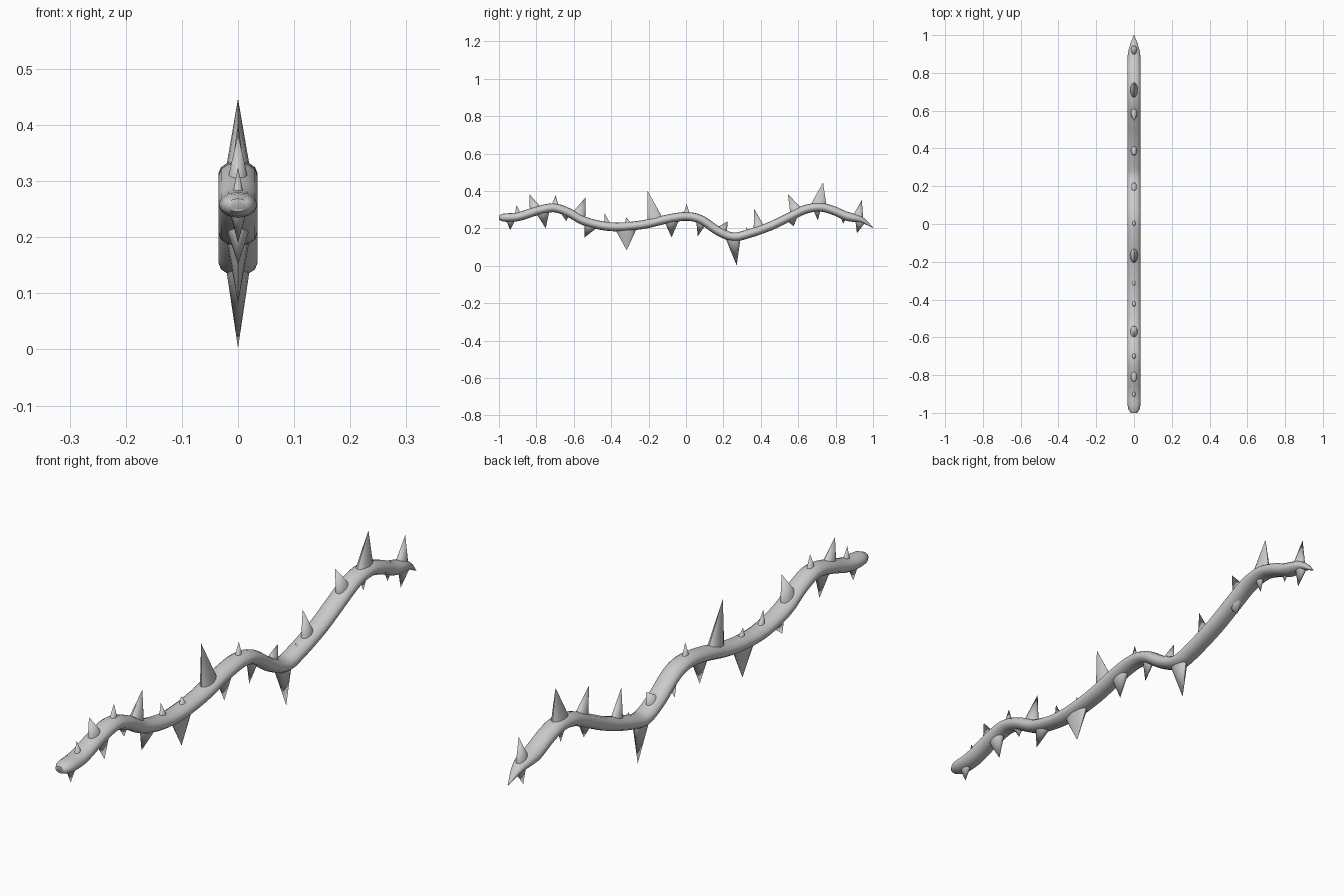
import bpy, bmesh, math
from mathutils import Vector

if "Cube" in bpy.data.objects:
    bpy.data.objects.remove(bpy.data.objects["Cube"])

# vine centre line (y, z)
PATH = [(-1.0, .257), (-.9, .262), (-.8, .293), (-.71, .31), (-.63, .286), (-.55, .242),
        (-.45, .215), (-.35, .208), (-.22, .222), (-.1, .25), (0, .264), (.08, .247),
        (.17, .187), (.25, .155), (.33, .17), (.45, .212), (.55, .26), (.64, .302),
        (.72, .313), (.79, .295), (.86, .265), (.94, .245), (1.0, .203)]
# thickness factor along y
TAPER = [(-1, .5), (-.99, .76), (-.975, .92), (-.95, 1), (.88, 1), (.92, .85), (.96, .5), (1, .04)]
HALF_W, HALF_H, SIDES, STEPS = .035, .0235, 12, 5

# thorns: base y, half length of base, tip y, tip z, side (1 up, -1 down)
THORNS = [(-.9, .017, -.906, .325, 1), (-.805, .03, -.837, .383, 1), (-.7, .019, -.697, .377, 1),
          (-.573, .034, -.537, .366, 1), (-.42, .018, -.435, .28, 1), (-.31, .018, -.32, .26, 1),
          (-.165, .04, -.207, .404, 1), (.003, .017, .004, .33, 1), (.19, .028, .223, .238, 1),
          (.33, .01, .322, .205, 1), (.39, .028, .363, .307, 1), (.588, .03, .545, .383, 1),
          (.708, .042, .733, .447, 1), (.92, .027, .94, .352, 1),
          (-.937, .025, -.94, .19, -1), (-.765, .036, -.75, .2, -1), (-.65, .025, -.64, .238, -1),
          (-.507, .035, -.542, .152, -1), (-.32, .058, -.317, .083, -1), (-.075, .04, -.077, .152, -1),
          (.08, .026, .063, .158, -1), (.25, .04, .271, .002, -1), (.41, .03, .4, .168, -1),
          (.57, .03, .575, .211, -1), (.7, .02, .705, .243, -1), (.84, .016, .84, .225, -1),
          (.93, .025, .914, .174, -1)]


def taper(y):
    for (a, u), (b, v) in zip(TAPER, TAPER[1:]):
        if y <= b:
            return u + (v - u) * max(0, (y - a) / (b - a))
    return TAPER[-1][1]


def spline(pts, n):
    p = [Vector((0, y, z)) for y, z in pts]
    p = [2 * p[0] - p[1]] + p + [2 * p[-1] - p[-2]]
    out = []
    for i in range(1, len(p) - 2):
        a, b, c, d = p[i - 1:i + 3]
        for k in range(n):
            t = k / n
            out.append(.5 * (2 * b + (c - a) * t + (2 * a - 5 * b + 4 * c - d) * t * t
                             + (3 * b - a - 3 * c + d) * t ** 3))
    return out + [p[-2]]


def finish(bm, name, angle):
    bmesh.ops.recalc_face_normals(bm, faces=bm.faces)
    me = bpy.data.meshes.new(name)
    bm.to_mesh(me)
    bm.free()
    ob = bpy.data.objects.new(name, me)
    bpy.context.collection.objects.link(ob)
    bpy.ops.object.select_all(action='DESELECT')
    ob.select_set(True)
    bpy.context.view_layer.objects.active = ob
    bpy.ops.object.shade_smooth_by_angle(angle=math.radians(angle))


def loft(bm, rings):
    for r, s in zip(rings, rings[1:]):
        for i in range(len(r)):
            j = (i + 1) % len(r)
            bm.faces.new((r[i], r[j], s[j], s[i]))


# stem: flattened tube swept along the path
line = spline(PATH, STEPS)
bm = bmesh.new()
rings = []
for i, c in enumerate(line):
    t = (line[min(i + 1, len(line) - 1)] - line[max(i - 1, 0)]).normalized()
    up = Vector((0, -t.z, t.y))
    f = taper(c.y)
    ring = []
    for k in range(SIDES):
        a = 2 * math.pi * k / SIDES
        ring.append(bm.verts.new(c + Vector((HALF_W * f * math.cos(a), 0, 0))
                                 + up * HALF_H * f * math.sin(a)))
    rings.append(ring)
loft(bm, rings)
bm.faces.new(rings[0])
bm.faces.new(rings[-1])
finish(bm, "vine_stem", 60)


def path_z(y):
    for a, b in zip(line, line[1:]):
        if y <= b.y:
            t = (y - a.y) / (b.y - a.y)
            m = (b.z - a.z) / (b.y - a.y)
            return a.z + t * (b.z - a.z), m
    return line[-1].z, 0


# thorns: oval cones rooted inside the stem
for n, (y, r, ty, tz, side) in enumerate(THORNS):
    z, slope = path_z(y)
    bm = bmesh.new()
    tip = bm.verts.new((0, ty, tz))
    rx = min(.021, r * .62)
    base = []
    for k in range(12):
        a = 2 * math.pi * k / 12
        dy = r * math.cos(a)
        base.append(bm.verts.new((rx * math.sin(a), y + dy, z + side * .012 + slope * dy)))
    for k in range(12):
        bm.faces.new((base[k], base[(k + 1) % 12], tip))
    bm.faces.new(base)
    finish(bm, f"thorn_{n + 1:02d}", 50)
